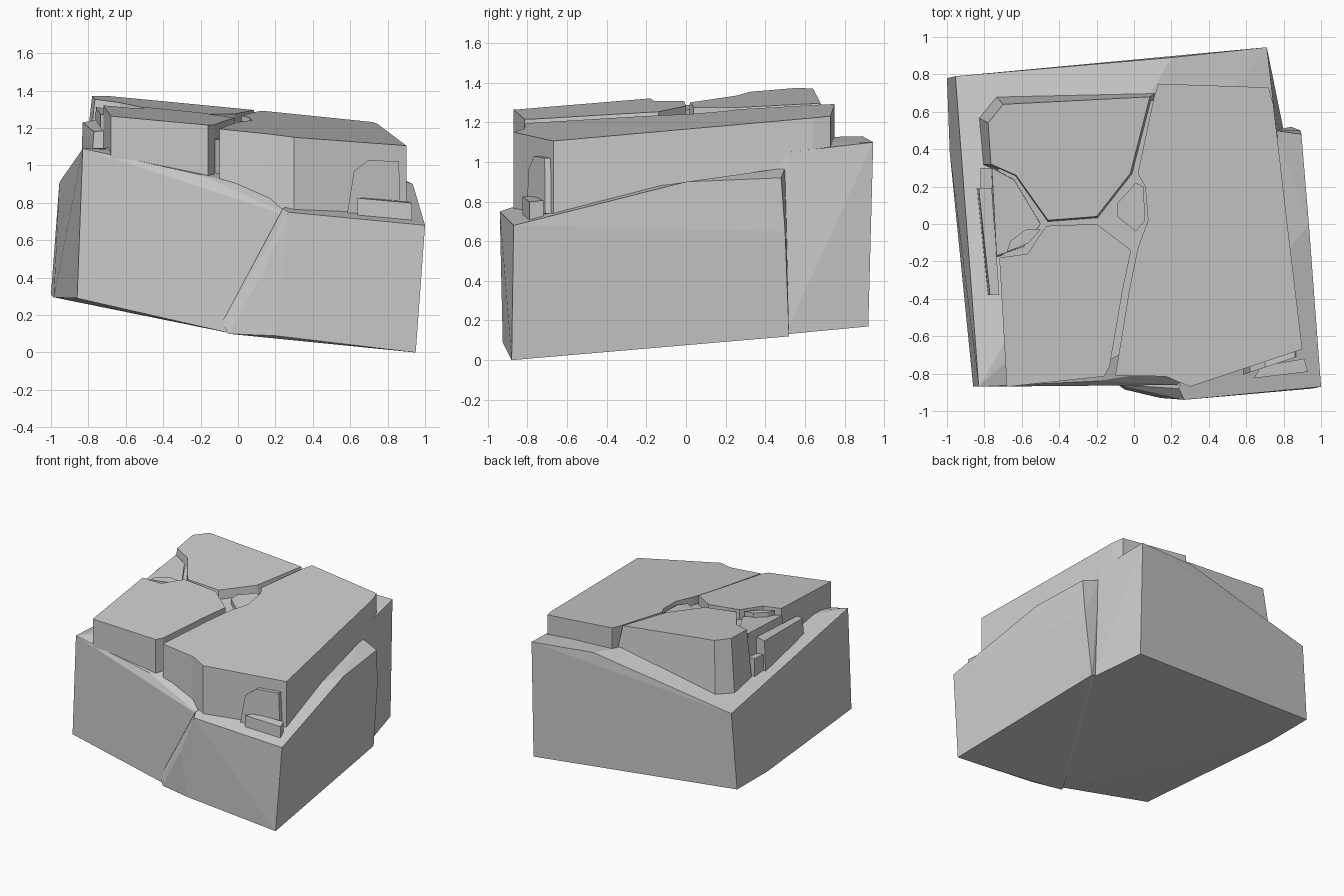
import bpy, bmesh
from mathutils import Vector

# Tilted bedding plane: w is the height above the sloping underside
def lift(x, y, w):
    return Vector((x, y, w + 0.1 * (0.95 - x) + 0.077 * (y + 0.88)))

def finish(name, bm):
    bmesh.ops.recalc_face_normals(bm, faces=bm.faces)
    me = bpy.data.meshes.new(name)
    bm.to_mesh(me)
    bm.free()
    ob = bpy.data.objects.new(name, me)
    bpy.context.collection.objects.link(ob)
    return ob

def hull(name, pts):
    bm = bmesh.new()
    for p in pts:
        bm.verts.new(p)
    res = bmesh.ops.convex_hull(bm, input=bm.verts)
    junk = {g for g in res["geom_interior"] if isinstance(g, bmesh.types.BMVert)}
    bmesh.ops.delete(bm, geom=list(junk), context='VERTS')
    bmesh.ops.dissolve_limit(bm, angle_limit=0.03, verts=bm.verts, edges=bm.edges)
    return finish(name, bm)

def prism(name, outline, w_top, w_bot, flare=1.0):
    n = len(outline)
    cx = sum(p[0] for p in outline) / n
    cy = sum(p[1] for p in outline) / n
    bm = bmesh.new()
    top = [bm.verts.new(lift(x, y, w_top)) for x, y in outline]
    bot = [bm.verts.new(lift(cx + (x - cx) * flare, cy + (y - cy) * flare, w_bot))
           for x, y in outline]
    bm.faces.new(top)
    bm.faces.new(bot[::-1])
    for i in range(n):
        j = (i + 1) % n
        bm.faces.new((top[i], bot[i], bot[j], top[j]))
    return finish(name, bm)

# Main lower boulder with its back and left ledges
hull("core_rock", [
    (-0.86, -0.87, 0.29), (-0.37, -0.86, 0.18), (-0.05, -0.86, 0.105),
    (0.84, -0.80, 0.03), (0.80, 0.50, 0.13), (0.71, 0.92, 0.17),
    (-1.0, 0.78, 0.31), (-0.985, 0.38, 0.295),
    (-0.83, -0.87, 1.09), (-0.955, 0.79, 0.91), (0.20, 0.89, 1.13),
    (0.71, 0.945, 1.10), (0.76, 0.52, 1.05), (-0.20, -0.84, 0.95),
    (0.30, -0.86, 0.72), (0.84, -0.68, 0.70)])

# Broken slab wrapped round the front right corner
hull("corner_slab", [
    (0.95, -0.88, 0.0), (0.84, 0.52, 0.12), (-0.05, -0.885, 0.10),
    (0.20, -0.925, 0.09), (-0.085, -0.86, 0.16), (0.14, -0.93, 0.44),
    (0.27, -0.94, 0.75), (0.24, -0.88, 0.77), (1.0, -0.87, 0.68),
    (0.935, 0.0, 0.90), (0.895, 0.48, 0.92), (0.89, 0.50, 0.65),
    (0.75, 0.50, 0.97), (0.75, 0.50, 0.15), (0.0, -0.70, 0.15),
    (0.30, -0.70, 0.79)])

# Floor seen inside the cracks
prism("crack_floor", [
    (-0.66, -0.80), (-0.20, -0.77), (-0.08, -0.70), (0.25, -0.79), (0.84, -0.63),
    (0.70, 0.68), (0.10, 0.66), (-0.67, 0.60), (-0.74, 0.50)], 1.02, 0.6)

# Cracked cap blocks
prism("right_cap", [
    (-0.10, -0.81), (0.17, -0.815), (0.30, -0.87), (0.90, -0.67), (0.82, 0.0),
    (0.745, 0.64), (0.72, 0.73), (0.13, 0.75), (0.105, 0.67), (0.02, 0.27),
    (0.06, 0.20), (0.075, 0.02), (0.02, -0.13), (-0.025, -0.35)],
    1.085, 0.5, 1.0)
prism("front_left_cap", [
    (-0.68, -0.87), (-0.16, -0.815), (-0.13, -0.76), (-0.06, -0.35),
    (-0.015, -0.14), (-0.20, 0.0), (-0.47, -0.01), (-0.57, -0.16), (-0.72, -0.18)],
    1.10, 0.75)
prism("back_left_cap", [
    (-0.46, 0.02), (-0.20, 0.04), (-0.02, 0.27), (0.085, 0.68), (-0.70, 0.64),
    (-0.78, 0.54), (-0.765, 0.32), (-0.63, 0.26)], 1.09, 0.4, 1.22)
prism("left_wedge", [
    (-0.76, 0.30), (-0.64, 0.235), (-0.50, 0.0), (-0.59, -0.12), (-0.735, -0.17)],
    1.05, 0.5, 1.1)

# Loose chips on top
prism("centre_chip", [
    (-0.09, 0.11), (0.01, 0.22), (0.05, 0.20), (0.06, 0.02), (0.01, -0.04),
    (-0.09, 0.04)], 1.06, 0.9)
prism("crack_chip", [
    (-0.68, -0.15), (-0.66, -0.09), (-0.58, -0.03), (-0.50, -0.03), (-0.56, -0.10)],
    1.085, 0.95)

# Chips on the front right ledge and wall
prism("ledge_chip", [(0.64, -0.825), (0.93, -0.79), (0.91, -0.72), (0.68, -0.76)],
      0.79, 0.6)
plate = [(0.58, 0.72), (0.62, 0.97), (0.70, 1.03), (0.86, 1.02), (0.87, 0.74)]
hull("wall_plate", [(x, -0.87 + 0.333 * (x - 0.3) + d, z)
                    for x, z in plate for d in (-0.03, 0.04)])

# Leaning plate and stub on the left ledge
hull("left_plate", [lift(*p) for p in [
    (-0.83, 0.19, 0.97), (-0.76, 0.19, 0.99), (-0.77, -0.38, 0.97), (-0.72, -0.38, 0.98),
    (-0.84, 0.19, 0.70), (-0.76, 0.19, 0.70), (-0.78, -0.38, 0.85), (-0.72, -0.38, 0.80)]])
prism("left_stub", [(-0.82, 0.19), (-0.82, 0.30), (-0.76, 0.30), (-0.76, 0.19)],
      0.86, 0.6)
